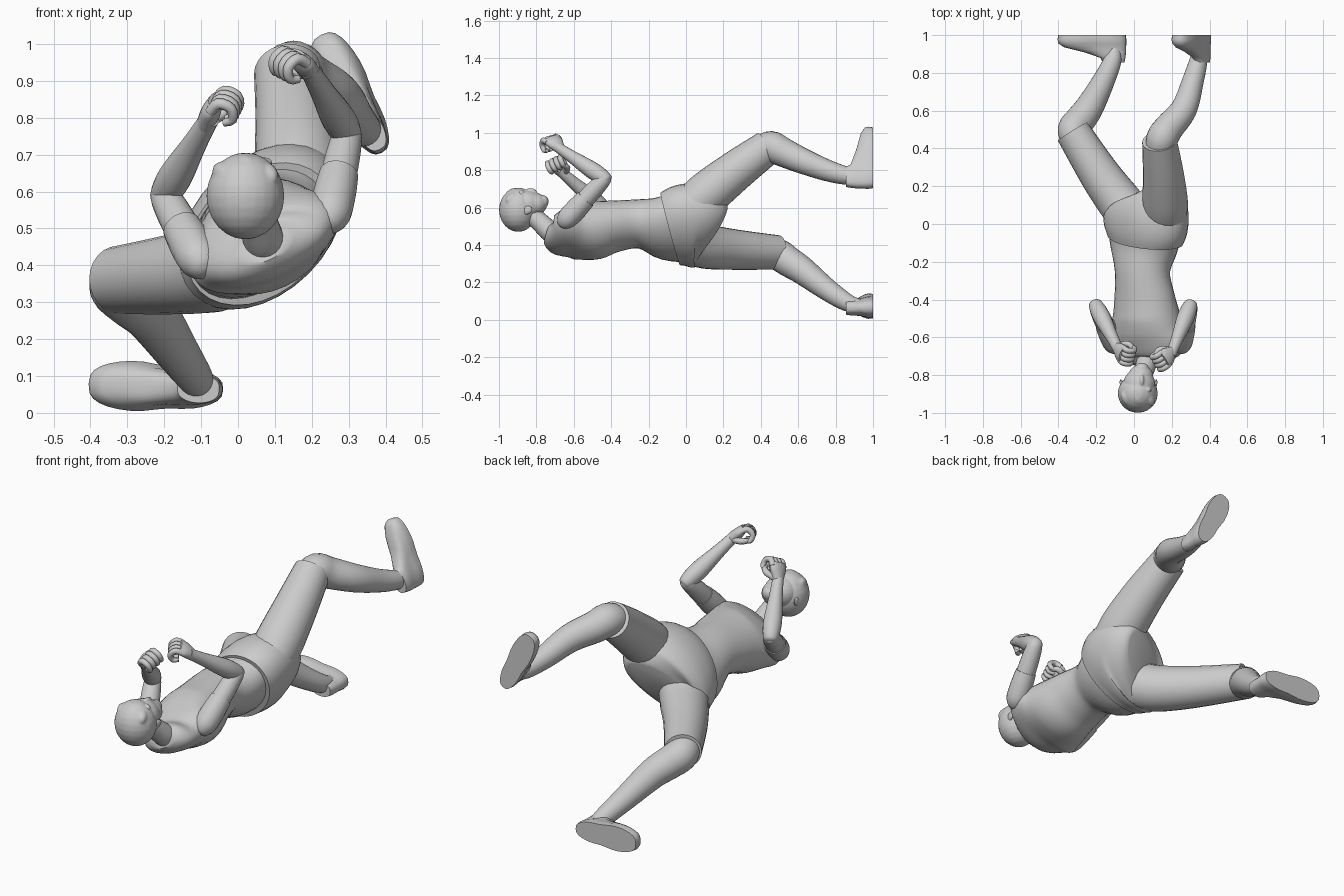
import bpy, bmesh, math
from mathutils import Vector, Matrix

if "Cube" in bpy.data.objects:
    bpy.data.objects.remove(bpy.data.objects["Cube"])


def finish(name, bm, angle=45):
    bmesh.ops.recalc_face_normals(bm, faces=bm.faces)
    me = bpy.data.meshes.new(name)
    bm.to_mesh(me)
    bm.free()
    ob = bpy.data.objects.new(name, me)
    bpy.context.collection.objects.link(ob)
    bpy.ops.object.select_all(action='DESELECT')
    ob.select_set(True)
    bpy.context.view_layer.objects.active = ob
    bpy.ops.object.shade_smooth_by_angle(angle=math.radians(angle))
    return ob


def loft(bm, rings):
    rows = [[bm.verts.new(p) for p in r] for r in rings]
    n = len(rows[0])
    for a, b in zip(rows, rows[1:]):
        for i in range(n):
            bm.faces.new((a[i], a[(i + 1) % n], b[(i + 1) % n], b[i]))
    bm.faces.new(rows[0])
    bm.faces.new(rows[-1])


def catmull(pts, steps):
    out = []
    for i in range(len(pts) - 1):
        p = [pts[max(i - 1, 0)], pts[i], pts[i + 1], pts[min(i + 2, len(pts) - 1)]]
        for k in range(steps):
            t = k / steps
            out.append([0.5 * (2 * b + (c - a) * t + (2 * a - 5 * b + 4 * c - d) * t * t
                               + (3 * b - a - 3 * c + d) * t ** 3) for a, b, c, d in zip(*p)])
    return out + [list(pts[-1])]


def tube(name, pts, n=24, steps=4, up=(1, 0, 0), bm=None):
    """Points are x, y, z, half width, half depth, roll in degrees."""
    own = bm is None
    bm = bm or bmesh.new()
    full = [tuple(p) + ((p[3], 0) if len(p) == 4 else ()) for p in pts]
    path = catmull(full, steps)
    rings = []
    for i, p in enumerate(path):
        c = Vector(p[:3])
        t = (Vector(path[min(i + 1, len(path) - 1)][:3]) - Vector(path[max(i - 1, 0)][:3])).normalized()
        u = Vector(up)
        u = (u - t * u.dot(t)).normalized()
        v = u.cross(t)
        a = math.radians(p[5])
        e, f = u * math.cos(a) + v * math.sin(a), v * math.cos(a) - u * math.sin(a)
        rings.append([c + e * p[3] * math.cos(k * math.tau / n) + f * p[4] * math.sin(k * math.tau / n)
                      for k in range(n)])
    loft(bm, rings)
    return finish(name, bm) if own else None


def ball(bm, c, r, rot=(0, 0, 0), seg=24):
    m = Matrix.Translation(c)
    for ang, ax in zip(rot, 'XYZ'):
        m = m @ Matrix.Rotation(math.radians(ang), 4, ax)
    bmesh.ops.create_uvsphere(bm, u_segments=seg, v_segments=seg // 2, radius=1,
                              matrix=m @ Matrix.Diagonal((*r, 1)))


def fuse(ob, voxel, rounds):
    m = ob.modifiers.new("fuse", 'REMESH')
    m.mode, m.voxel_size, m.use_smooth_shade = 'VOXEL', voxel, True
    m = ob.modifiers.new("soften", 'SMOOTH')
    m.iterations = rounds


# Torso in shirt, rolled towards the left hip
tube("torso", [(.07, -.745, .455, .07, .045, 25), (.073, -.70, .445, .16, .08, 25),
               (.073, -.63, .46, .215, .11, 25), (.067, -.56, .47, .20, .137, 25),
               (.065, -.48, .48, .183, .15, 25),
               (.055, -.38, .50, .165, .132, 25), (.045, -.25, .513, .152, .125, 28),
               (.055, -.12, .495, .205, .145, 42), (.055, 0, .50, .23, .15, 45)], n=32)

# Shorts: hip band and two legs with flat hems
tube("shorts_hips", [(.06, -.085, .485, .23, .165, 45), (.062, -.02, .50, .258, .178, 45),
                     (.065, .06, .505, .26, .178, 45), (.065, .115, .49, .235, .15, 45),
                     (.06, .14, .48, .18, .09, 45)], n=32)
tube("shorts_leg_left", [(.165, .04, .61, .115), (.165, .12, .68, .12), (.155, .27, .80, .108),
                         (.135, .44, .925, .092)])
tube("shorts_leg_right", [(-.01, .03, .42, .125), (-.07, .11, .392, .12), (-.18, .26, .375, .108),
                          (-.325, .49, .36, .092)])

# Lower legs
tube("shin_left", [(.135, .40, .91, .075), (.15, .455, .925, .084), (.185, .51, .90, .079),
                   (.265, .61, .855, .07), (.31, .75, .80, .058), (.34, .86, .77, .048),
                   (.347, .925, .768, .036)])
tube("shin_right", [(-.31, .44, .37, .075), (-.32, .50, .345, .084), (-.285, .55, .31, .081),
                    (-.235, .62, .265, .075), (-.165, .75, .165, .06), (-.115, .86, .093, .048),
                    (-.105, .925, .075, .036)])


# Shoes: soles against the y = 1 plane
def shoe(name, heel, toe, w):
    h, ax = Vector((heel[0], 0, heel[1])), Vector((toe[0] - heel[0], 0, toe[1] - heel[1]))
    side = ax.normalized().cross(Vector((0, 1, 0)))
    bm, rings = bmesh.new(), []
    for y, ws, s0, s1 in [(1, .96, .01, .99), (.975, 1, 0, 1), (.955, .93, 0, .985), (.935, .82, .005, .9),
                          (.91, .74, .005, .62), (.88, .68, .015, .38), (.855, .62, .03, .34)]:
        ring = []
        for k in range(32):
            a = k * math.tau / 32
            f = .5 - .5 * math.cos(a)
            s = s0 + (s1 - s0) * f
            hw = w * ws * (.78 + .22 * s - .12 * math.exp(-((s - .42) / .15) ** 2))
            lat = math.copysign(abs(math.sin(a)) ** .7, math.sin(a))
            ring.append(h + ax * s + side * hw * lat + Vector((0, y, 0)))
        rings.append(ring)
    loft(bm, rings)
    finish(name, bm, 50)


shoe("shoe_left", (.39, .705), (.225, 1.025), .07)
shoe("shoe_right", (-.04, .063), (-.405, .078), .077)

# Arms, sleeves and fists
arms = {"left": ((.25, -.635, .54), (.297, -.435, .755), (.203, -.675, .915), (-.5, -.5, .6), (-.7, -.2, -.7)),
        "right": ((-.105, -.635, .415), (-.20, -.435, .59), (-.088, -.655, .78), (.3, -.45, .75), (.8, 0, -.4))}
for side, (sh, el, wr, d, p) in arms.items():
    sh, el, wr = Vector(sh), Vector(el), Vector(wr)
    mid = sh.lerp(el, .5)
    tube("sleeve_" + side, [(*sh.lerp(el, -.19), .012), (*sh.lerp(el, -.14), .036), (*sh.lerp(el, 0), .056),
                            (*sh.lerp(el, .25), .058), (*mid, .053)], n=20)
    tube("upper_arm_" + side, [(*sh, .045), (*mid, .049), (*sh.lerp(el, .88), .044),
                               (*sh.lerp(el, 1.04), .034), (*sh.lerp(el, 1.1), .012)], n=20)
    tube("forearm_" + side, [(*el.lerp(wr, -.1), .015), (*el.lerp(wr, -.04), .036), (*el.lerp(wr, .25), .046),
                             (*el.lerp(wr, .7), .034), (*wr, .028), (*el.lerp(wr, 1.1), .028)], n=20)
    d = Vector(d).normalized()
    p = Vector(p)
    p = (p - d * p.dot(d)).normalized()
    s = d.cross(p)
    if s.z < 0:
        s = -s
    bm = bmesh.new()
    palm = [wr + d * k for k in (-.01, .02, .055, .085)]
    tube("", [(*q, a, b, 0) for q, a, b in zip(palm, (.026, .038, .051, .046), (.024, .027, .026, .018))],
         n=16, up=s, bm=bm)
    for k in range(4):
        o = wr + s * (k - 1.5) * .026
        tube("", [(*(o + d * a + p * b), r) for a, b, r in
                  ((.065, 0, .015), (.098, .012, .0155), (.1, .048, .0145), (.07, .064, .013),
                   (.05, .045, .01))], n=10, steps=3, up=s, bm=bm)
    tube("", [(*(wr + d * a + p * b + s * c), r) for a, b, c, r in
              ((.01, .01, .02, .016), (.035, .035, .045, .016), (.06, .055, .037, .013),
               (.075, .062, .015, .009))], n=10, steps=3, up=p, bm=bm)
    finish("fist_" + side, bm)

# Neck
tube("neck", [(.073, -.67, .44, .05), (.07, -.72, .465, .056), (.05, -.79, .53, .051), (.03, -.86, .58, .05)], n=20)

# Head: skull, face, jaw, chin, nose and lips fused into one skin
bm = bmesh.new()
ball(bm, (.02, -.895, .59), (.10, .10, .115))
ball(bm, (.028, -.85, .615), (.086, .085, .08))
ball(bm, (.036, -.805, .618), (.066, .062, .06))
ball(bm, (.042, -.762, .632), (.036, .028, .034))
ball(bm, (.042, -.825, .687), (.011, .03, .018), (-15, 0, 0))
ball(bm, (.042, -.785, .664), (.022, .01, .010))
for sx in (-1, 1):
    ball(bm, (.035 + sx * .034, -.878, .68), (.026, .012, .014))
fuse(finish("head", bm), .006, 5)

# Ears
for side, x, tilt in (("left", .112, -12), ("right", -.064, 12)):
    bm = bmesh.new()
    ball(bm, (x, -.852, .585), (.01, .032, .022), (20, 0, tilt), 16)
    finish("ear_" + side, bm)

# Hair cap with swept locks
bm = bmesh.new()
ball(bm, (.02, -.897, .588), (.106, .103, .118))
for i in range(5):
    ball(bm, (-.04 + i * .03, -.925, .672 - abs(i - 2) * .012), (.026, .045, .03), (25, 0, 25))
fuse(finish("hair", bm), .007, 4)
